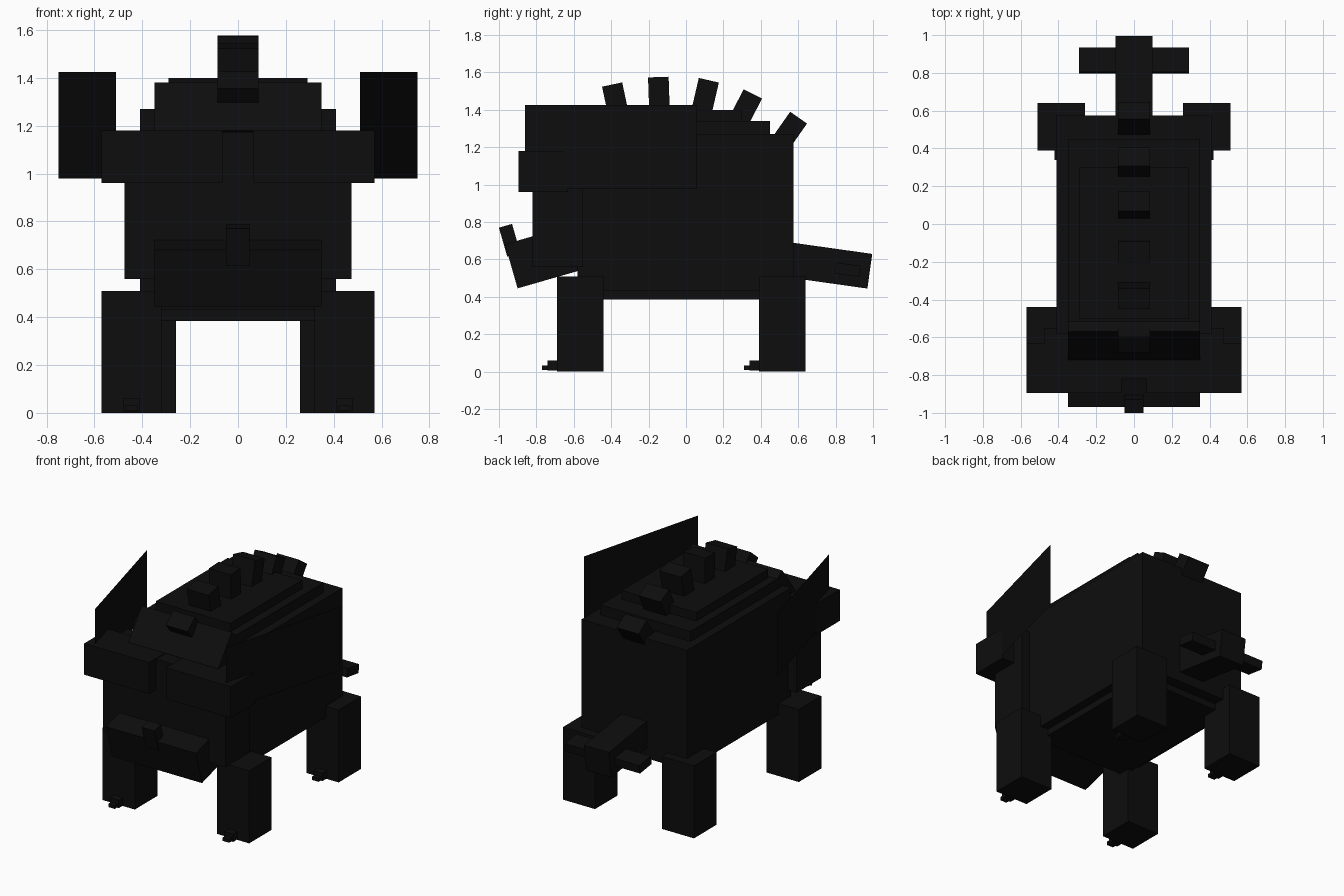
import bpy, bmesh, math
from mathutils import Matrix, Vector

if "Cube" in bpy.data.objects:
    bpy.data.objects.remove(bpy.data.objects["Cube"])

dark = bpy.data.materials.new("charcoal_black")
dark.diffuse_color = (0.004, 0.004, 0.004, 1)
dark.use_nodes = True
dark.node_tree.nodes["Principled BSDF"].inputs["Base Color"].default_value = dark.diffuse_color


def finish(name, bm):
    mesh = bpy.data.meshes.new(name)
    bm.to_mesh(mesh)
    bm.free()
    mesh.materials.append(dark)
    obj = bpy.data.objects.new(name, mesh)
    bpy.context.collection.objects.link(obj)
    return obj


def tilted_box(name, center, size, tilt=0.0):
    """Box turned about the x axis by tilt degrees."""
    bm = bmesh.new()
    m = (Matrix.Translation(Vector(center))
         @ Matrix.Rotation(math.radians(tilt), 4, 'X')
         @ Matrix.Diagonal((*size, 1)))
    bmesh.ops.create_cube(bm, size=1, matrix=m)
    return finish(name, bm)


def box(name, x, y, z):
    """Upright box from (low, high) ranges."""
    spans = (x, y, z)
    return tilted_box(name, [(a + b) / 2 for a, b in spans],
                      [b - a for a, b in spans])


# Body with stepped back and belly
box("body", (-0.41, 0.41), (-0.58, 0.575), (0.43, 1.27))
box("back_step_lower", (-0.35, 0.35), (-0.54, 0.45), (1.26, 1.34))
box("back_step_upper", (-0.29, 0.29), (-0.50, 0.30), (1.33, 1.40))
box("belly", (-0.35, 0.35), (-0.52, 0.50), (0.385, 0.44))

# Head, forehead slab, snout and nose horn
box("head", (-0.475, 0.475), (-0.82, -0.55), (0.56, 1.175))
tilted_box("forehead", (-0.53, 1.19 - 0.0, 0)[:1] and (0, -0.525, 1.19),
           (0.70, 0.30, 0.25), -37)
tilted_box("snout", (0, -0.761, 0.613), (0.70, 0.36, 0.245), 16)
tilted_box("nose_horn", (0, -0.943, 0.703), (0.10, 0.073, 0.16), 16)

# Row of spikes: top centre y, z, tilt
spikes = [(-0.64, 1.392, 40), (-0.395, 1.535, 12), (-0.148, 1.575, 2),
          (0.122, 1.558, -13), (0.357, 1.485, -27), (0.602, 1.358, -35)]
for i, (y, z, tilt) in enumerate(spikes):
    t = math.radians(tilt)
    tilted_box(f"back_spike_{i + 1}",
               (0, y + 0.12 * math.sin(t), z - 0.12 * math.cos(t)),
               (0.17, 0.11, 0.24), tilt)

# Tail
tilted_box("tail", (0, 0.755, 0.569), (0.195, 0.46, 0.187), -8)

for s, side in ((-1, "left"), (1, "right")):
    def xr(a, b):
        return tuple(sorted((s * a, s * b)))

    # Brow blocks and thin swept-back ears
    box(f"brow_{side}", xr(0.065, 0.57), (-0.895, -0.63), (0.96, 1.18))
    bm = bmesh.new()
    corners = [(0.51, -0.86, 0.98), (0.75, 0.06, 0.98),
               (0.75, 0.06, 1.425), (0.51, -0.86, 1.425)]
    bm.faces.new([bm.verts.new((s * x, y, z)) for x, y, z in corners])
    finish(f"ear_{side}", bm)

    # Tail fins
    tilted_box(f"tail_fin_{side}", (s * 0.19, 0.865, 0.545),
               (0.20, 0.13, 0.06), -8)

    # Legs with a toe and claw
    for part, x, y in (("front", 0.445, -0.69), ("rear", 0.385, 0.39)):
        box(f"{part}_leg_{side}", xr(x - 0.125, x + 0.125),
            (y, y + 0.25), (0, 0.51))
        box(f"{part}_toe_{side}", xr(x - 0.035, x + 0.035),
            (y - 0.05, y + 0.02), (0.005, 0.06))
        box(f"{part}_claw_{side}", xr(x - 0.025, x + 0.025),
            (y - 0.08, y - 0.04), (0.008, 0.032))
